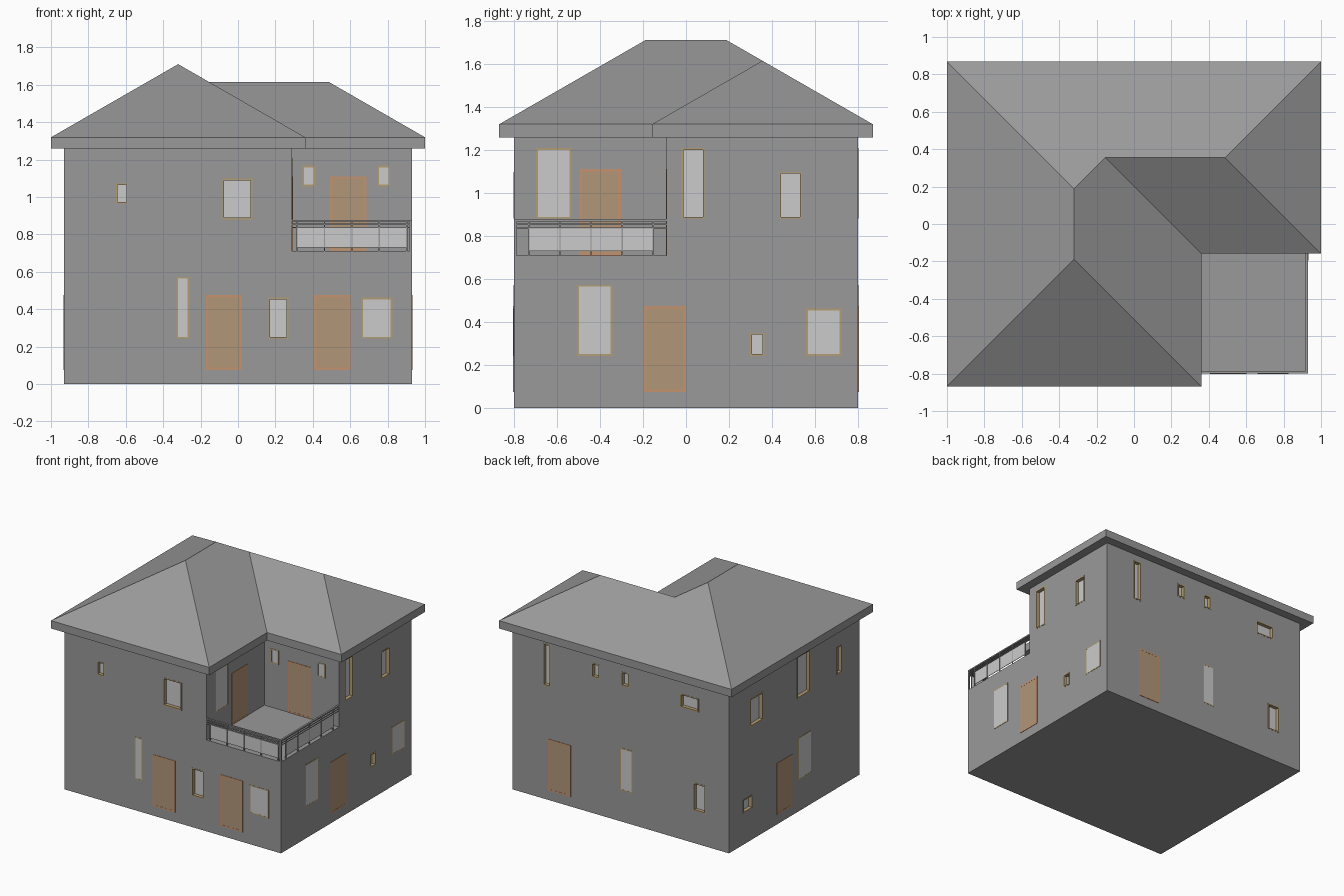
import bpy, bmesh
from mathutils import Vector

if "Cube" in bpy.data.objects:
    bpy.data.objects.remove(bpy.data.objects["Cube"])


def material(name, rgb):
    m = bpy.data.materials.new(name)
    m.diffuse_color = (*rgb, 1)
    m.use_nodes = True
    m.node_tree.nodes["Principled BSDF"].inputs["Base Color"].default_value = m.diffuse_color
    return m


GREY = material("dark_grey", (0.32, 0.32, 0.32))
GLASS = material("glass", (0.82, 0.84, 0.83))
WOOD = material("window_wood", (0.45, 0.34, 0.18))
DOOR = material("door_wood", (0.44, 0.31, 0.19))
TRIM = material("door_trim", (0.55, 0.29, 0.16))


def boxes(name, bounds, mat=GREY):
    """One object made of axis-aligned boxes given as (low, high) corners."""
    bm = bmesh.new()
    for lo, hi in bounds:
        lo, hi = Vector(lo), Vector(hi)
        made = bmesh.ops.create_cube(bm, size=1)
        for v in made["verts"]:
            v.co = Vector(hi[i] if v.co[i] > 0 else lo[i] for i in range(3))
    return finish(name, bm, mat)


def finish(name, bm, mat=GREY):
    bmesh.ops.recalc_face_normals(bm, faces=bm.faces)
    me = bpy.data.meshes.new(name)
    bm.to_mesh(me)
    bm.free()
    ob = bpy.data.objects.new(name, me)
    bpy.context.collection.objects.link(ob)
    me.materials.append(mat)
    return ob


# Walls: name -> (normal axis, plane position, outward sign)
WALLS = {
    "front": (1, -0.80, -1),
    "back": (1, 0.80, 1),
    "left": (0, -0.93, -1),
    "right": (0, 0.93, 1),
    "terrace_front": (1, -0.09, -1),
    "terrace_side": (0, 0.29, 1),
}


def on_wall(wall, a0, a1, z0, z1, d0, d1):
    """Box bounds on a wall; d is the distance outward from its surface."""
    axis, plane, sign = WALLS[wall]
    n0, n1 = sorted((plane + sign * d0, plane + sign * d1))
    if axis == 1:
        return (a0, n0, z0), (a1, n1, z1)
    return (n0, a0, z0), (n1, a1, z1)


# Openings: wall, start, end, bottom, top, recessed
WINDOWS = [
    ("front", -0.653, -0.588, 0.965, 1.073, 1),
    ("front", -0.083, 0.077, 0.88, 1.098, 1),
    ("front", -0.33, -0.26, 0.243, 0.573, 0),
    ("front", 0.163, 0.269, 0.243, 0.462, 1),
    ("front", 0.66, 0.825, 0.243, 0.462, 0),
    ("terrace_front", 0.345, 0.414, 1.057, 1.167, 0),
    ("terrace_front", 0.745, 0.814, 1.057, 1.167, 0),
    ("terrace_side", -0.697, -0.533, 0.88, 1.208, 0),
    ("right", -0.02, 0.087, 0.88, 1.208, 1),
    ("right", 0.432, 0.538, 0.88, 1.098, 1),
    ("right", -0.507, -0.341, 0.243, 0.573, 0),
    ("right", 0.297, 0.365, 0.243, 0.35, 1),
    ("right", 0.557, 0.722, 0.243, 0.462, 0),
    ("back", 0.603, 0.67, 0.88, 1.208, 1),
    ("back", 0.182, 0.25, 1.057, 1.167, 1),
    ("back", -0.07, -0.003, 1.057, 1.167, 1),
    ("back", -0.67, -0.51, 1.025, 1.132, 1),
    ("back", -0.10, 0.005, 0.243, 0.573, 0),
    ("back", -0.728, -0.623, 0.252, 0.47, 1),
    ("left", 0.383, 0.542, 0.88, 1.098, 1),
    ("left", -0.197, -0.038, 0.88, 1.208, 1),
    ("left", -0.588, -0.523, 0.88, 1.098, 1),
    ("left", 0.513, 0.627, 0.243, 0.35, 1),
    ("left", -0.214, -0.046, 0.243, 0.573, 0),
]
DOORS = [
    ("front", -0.172, 0.022, 0.075),
    ("front", 0.407, 0.602, 0.075),
    ("right", -0.195, 0.0, 0.075),
    ("back", 0.43, 0.625, 0.075),
    ("left", 0.023, 0.217, 0.075),
    ("terrace_front", 0.493, 0.687, 0.71),
    ("terrace_side", -0.495, -0.303, 0.71),
]
DEPTH = 0.032

# House body with the terrace notch and window recesses cut out
house = boxes("house_walls", [((-0.93, -0.80, 0), (0.93, 0.80, 1.28))])
cuts = [((0.29, -1.0, 0.71), (1.1, -0.09, 1.5))]
cuts += [on_wall(*w[:5], -DEPTH, 0.05) for w in WINDOWS if w[5]]
cutter = boxes("opening_cutter", cuts)
cutter.hide_render = True
mod = house.modifiers.new("openings", "BOOLEAN")
mod.operation, mod.solver, mod.object = "DIFFERENCE", "EXACT", cutter
bpy.context.view_layer.objects.active = house
bpy.ops.object.modifier_apply(modifier=mod.name)
bpy.data.objects.remove(cutter)


def border(wall, a0, a1, z0, z1, t, d0, d1):
    """Four bars around an opening."""
    bars = [(a0, a0 + t, z0, z1), (a1 - t, a1, z0, z1),
            (a0 + t, a1 - t, z1 - t, z1), (a0 + t, a1 - t, z0, z0 + t)]
    return [on_wall(wall, *b, d0, d1) for b in bars]


# Windows
for i, (wall, a0, a1, z0, z1, deep) in enumerate(WINDOWS):
    name = f"{wall}_window_{i + 1}"
    back, face = (-DEPTH, -DEPTH + 0.006) if deep else (-0.01, 0.001)
    t = 0.009
    boxes(name + "_frame", border(wall, a0, a1, z0, z1, t, back, 0.0015), WOOD)
    boxes(name + "_glass", [on_wall(wall, a0 + t, a1 - t, z0 + t, z1 - t, back, face)], GLASS)

# Doors
for i, (wall, a0, a1, z0) in enumerate(DOORS):
    z1, t = z0 + 0.40, 0.012
    name = f"{wall}_door_{i + 1}"
    boxes(name + "_frame", border(wall, a0, a1, z0, z1, t, -0.01, 0.003), TRIM)
    boxes(name, [on_wall(wall, a0 + t, a1 - t, z0 + t, z1 - t, -0.01, 0.002)], DOOR)

# Hipped L-shaped roof with a fascia band and flat soffit
EAVE, FASCIA, PEAK, LOW = 1.319, 1.258, 1.71, 1.614
outline = [(-1, -0.868), (0.36, -0.868), (0.36, -0.158), (1, -0.158), (1, 0.868), (-1, 0.868)]
bm = bmesh.new()
under = [bm.verts.new((*p, FASCIA)) for p in outline]
eave = [bm.verts.new((*p, EAVE)) for p in outline]
r_front = bm.verts.new((-0.32, -0.188, PEAK))
r_back = bm.verts.new((-0.32, 0.188, PEAK))
r_valley = bm.verts.new((-0.153, 0.355, LOW))
r_side = bm.verts.new((0.487, 0.355, LOW))
bm.faces.new(under)
for i in range(6):
    j = (i + 1) % 6
    bm.faces.new((under[i], under[j], eave[j], eave[i]))
slopes = [[r_front], [r_valley, r_back, r_front], [r_side, r_valley], [r_side],
          [r_back, r_valley, r_side], [r_front, r_back]]
for i, tops in enumerate(slopes):
    bm.faces.new([eave[i], eave[(i + 1) % 6]] + tops)
finish("roof", bm)

# Terrace railing: rails, posts and glass along two edges
for wall, start, end, g0, g1 in (("front", 0.29, 0.93, 0.315, 0.902),
                                 ("right", -0.80, -0.09, -0.73, -0.152)):
    rails = [on_wall(wall, start, end, z, z + h, -0.014, 0)
             for z, h in ((0.834, 0.006), (0.851, 0.006), (0.868, 0.010))]
    step = (g1 - g0) / 4
    posts = [on_wall(wall, g0 + k * step - 0.003, g0 + k * step + 0.003, 0.71, 0.87, -0.012, -0.003)
             for k in range(5)]
    boxes(wall + "_railing_rails", rails)
    boxes(wall + "_railing_posts", posts)
    boxes(wall + "_railing_glass", [on_wall(wall, g0, g1, 0.73, 0.834, -0.010, -0.006)], GLASS)
boxes("railing_corner_post", [((0.918, -0.80, 0.71), (0.93, -0.788, 0.87))])
